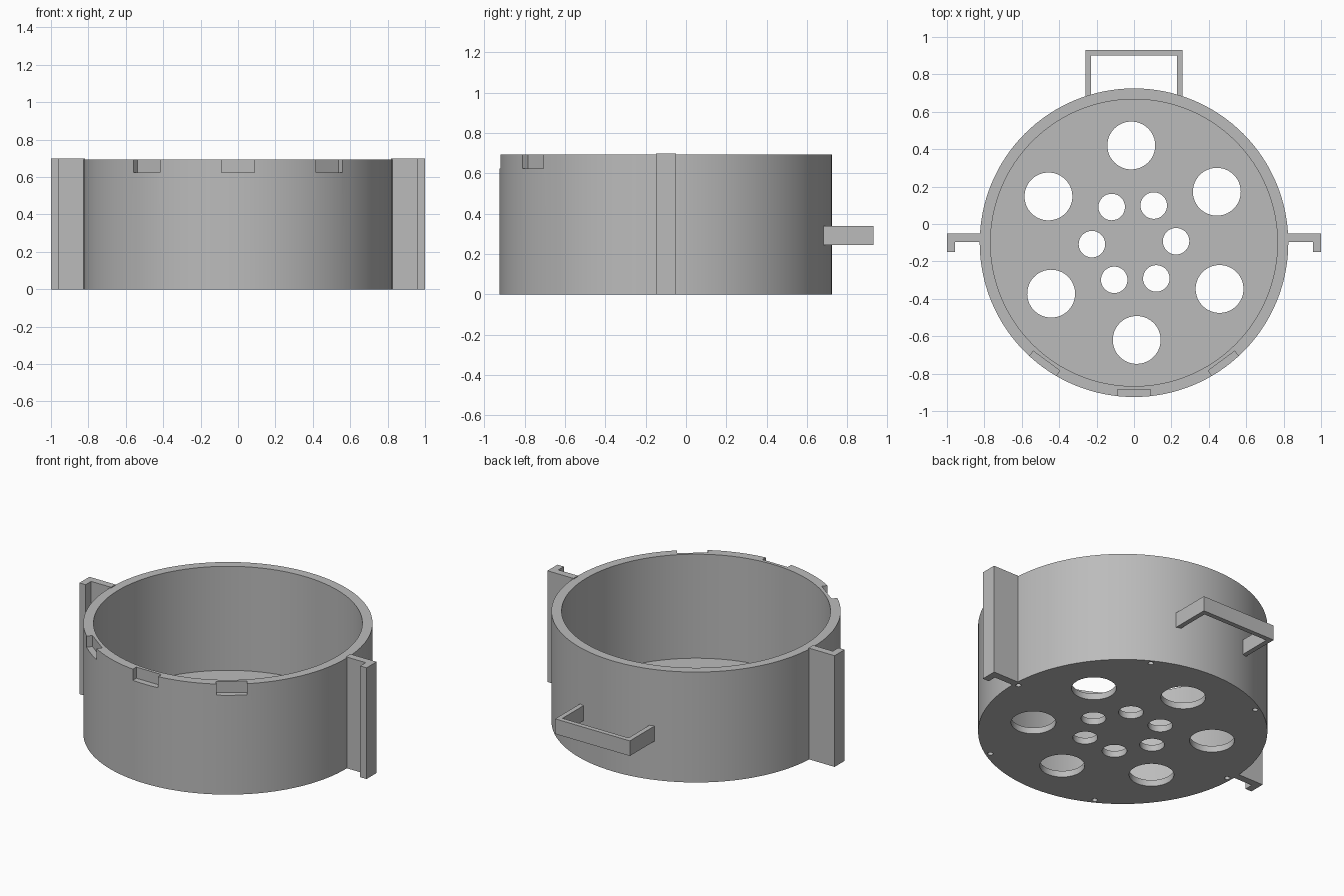
import bpy, bmesh
from math import radians
from mathutils import Matrix, Vector

if "Cube" in bpy.data.objects:
    bpy.data.objects.remove(bpy.data.objects["Cube"], do_unlink=True)

GREY = (0.5, 0.5, 0.5, 1)
grey = bpy.data.materials.new("light grey")
grey.use_nodes = True
grey.diffuse_color = GREY
grey.node_tree.nodes["Principled BSDF"].inputs["Base Color"].default_value = GREY

CENTRE = Matrix.Translation((0, -0.1, 0))
OUTER, INNER = 0.825, 0.767
HEIGHT, FLOOR = 0.695, 0.04


def add_object(name, bm):
    mesh = bpy.data.meshes.new(name)
    bmesh.ops.recalc_face_normals(bm, faces=bm.faces)
    bm.to_mesh(mesh)
    bm.free()
    mesh.materials.append(grey)
    obj = bpy.data.objects.new(name, mesh)
    bpy.context.collection.objects.link(obj)
    return obj


def cylinder(bm, radius, z0, z1, place, sides):
    bmesh.ops.create_cone(bm, cap_ends=True, segments=sides, radius1=radius, radius2=radius,
                          depth=z1 - z0, matrix=place @ Matrix.Translation((0, 0, (z0 + z1) / 2)))


def box(bm, low, high, place=Matrix()):
    low, high = Vector(low), Vector(high)
    bmesh.ops.create_cube(bm, size=1, matrix=place @ Matrix.Translation((low + high) / 2)
                          @ Matrix.Diagonal((high - low).to_4d()))


def extrude_outline(name, points, z0, z1):
    bm = bmesh.new()
    face = bm.faces.new([bm.verts.new((x, y, z0)) for x, y in points])
    up = bmesh.ops.extrude_face_region(bm, geom=[face], use_keep_orig=True)["geom"]
    bmesh.ops.translate(bm, vec=(0, 0, z1 - z0),
                        verts=[v for v in up if isinstance(v, bmesh.types.BMVert)])
    return add_object(name, bm)


def cut(target, bm):
    """Subtract a cutter mesh, then discard the cutter."""
    cutter = add_object("cutter", bm)
    cutter.hide_render = True
    mod = target.modifiers.new("cut", "BOOLEAN")
    mod.operation, mod.solver, mod.object = "DIFFERENCE", "EXACT", cutter
    bpy.context.view_layer.objects.active = target
    bpy.ops.object.modifier_apply(modifier=mod.name)
    bpy.data.objects.remove(cutter, do_unlink=True)


# Round open tub
bm = bmesh.new()
cylinder(bm, OUTER, 0, HEIGHT, CENTRE, 128)
tub = add_object("tub", bm)
bm = bmesh.new()
cylinder(bm, INNER, FLOOR, HEIGHT + 0.1, CENTRE, 128)
cut(tub, bm)

# Rings of six: large floor holes, small floor holes, blind screw holes under the wall
bm = bmesh.new()
for ring, radius, start, top, sides in ((0.52, 0.128, 31.6, 0.2, 48),
                                        (0.225, 0.071, 2, 0.2, 32),
                                        (0.796, 0.016, 1.6, 0.15, 16)):
    for i in range(6):
        turn = Matrix.Rotation(radians(start + 60 * i), 4, "Z")
        cylinder(bm, radius, -0.1, top, CENTRE @ turn @ Matrix.Translation((ring, 0, 0)), sides)
cut(tub, bm)

# Three shallow notches in the outside of the front rim
bm = bmesh.new()
for angle in (-36.5, 0, 36.5):
    box(bm, (-0.088, -0.9, 0.625), (0.088, -0.786, 0.8),
        CENTRE @ Matrix.Rotation(radians(angle), 4, "Z"))
cut(tub, bm)

# Hooked side rails, one on each side
for side, name in ((1, "left_rail"), (-1, "right_rail")):
    outline = ((0.818, -0.05), (1, -0.05), (1, -0.15), (0.956, -0.15), (0.956, -0.095), (0.818, -0.095))
    extrude_outline(name, [(side * x, y) for x, y in outline], 0, 0.7)

# Square handle loop at the back
half = ((0.26, 0.675), (0.26, 0.93))
inner = ((0.23, 0.9), (0.23, 0.685))
loop = [*half, *[(-x, y) for x, y in reversed(half)],
        *[(-x, y) for x, y in reversed(inner)], *inner]
order = loop[:4] + loop[4:6] + loop[6:]
extrude_outline("back_handle", order, 0.245, 0.34)

# Smooth round walls with sharp rims
bpy.ops.object.select_all(action="DESELECT")
tub.select_set(True)
bpy.context.view_layer.objects.active = tub
bpy.ops.object.shade_smooth_by_angle(angle=radians(30))
